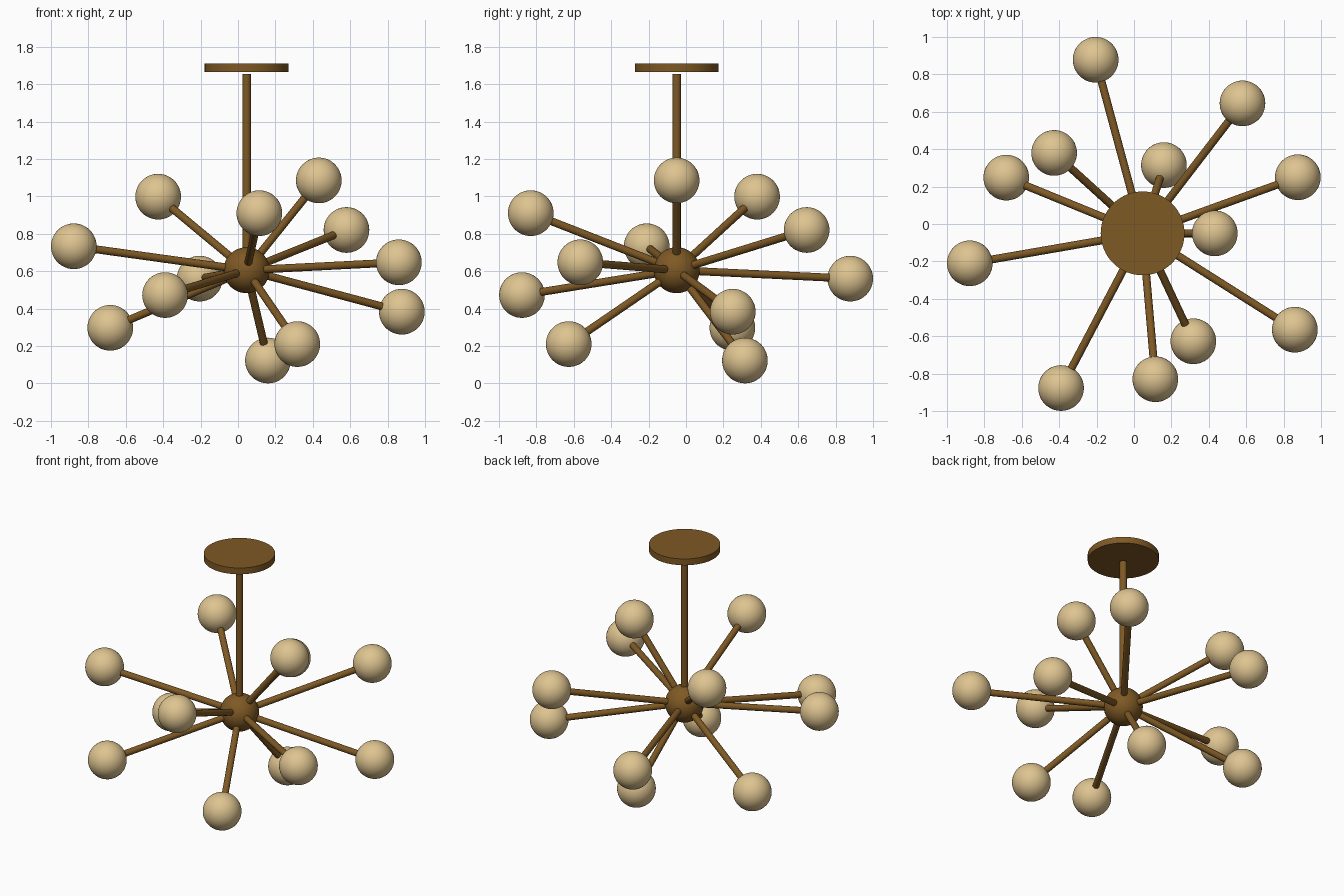
import bpy
from math import radians
from mathutils import Vector

cube = bpy.data.objects.get("Cube")
if cube:
    bpy.data.objects.remove(cube, do_unlink=True)


def make_material(name, rgb):
    mat = bpy.data.materials.new(name)
    mat.use_nodes = True
    mat.diffuse_color = (*rgb, 1)
    mat.node_tree.nodes["Principled BSDF"].inputs["Base Color"].default_value = (*rgb, 1)
    return mat


bronze = make_material("aged bronze", (0.21, 0.10, 0.018))
cream = make_material("warm cream glass", (0.73, 0.55, 0.28))


def finish(name, mat):
    obj = bpy.context.object
    obj.name = name
    obj.data.materials.append(mat)
    bpy.ops.object.shade_smooth_by_angle(angle=radians(40))
    return obj


def ball(name, centre, radius, mat):
    bpy.ops.mesh.primitive_uv_sphere_add(segments=48, ring_count=24, radius=radius, location=centre)
    return finish(name, mat)


def rod(name, start, end, radius, mat, sides=24):
    start, end = Vector(start), Vector(end)
    axis = end - start
    bpy.ops.mesh.primitive_cylinder_add(vertices=sides, radius=radius, depth=axis.length,
                                        location=(start + end) / 2)
    bpy.context.object.rotation_euler = axis.to_track_quat('Z', 'Y').to_euler()
    return finish(name, mat)


HUB = Vector((0.046, -0.05, 0.605))
GLOBE_RADIUS = 0.122

# Ceiling plate, hanging stem and central hub
rod("ceiling_plate", (HUB.x, HUB.y, 1.666), (HUB.x, HUB.y, 1.71), 0.224, bronze, 64)
rod("stem", HUB, (HUB.x, HUB.y, 1.654), 0.023, bronze)
ball("hub", HUB, 0.123, bronze)

# Globe centres, each joined to the hub by a straight arm
globes = [
    (-0.205, 0.878, 0.56), (0.58, 0.645, 0.82), (0.876, 0.25, 0.383),
    (0.432, -0.05, 1.085), (0.16, 0.315, 0.122), (-0.427, 0.38, 0.998),
    (-0.683, 0.248, 0.297), (-0.878, -0.21, 0.733), (-0.39, -0.877, 0.472),
    (0.114, -0.83, 0.91), (0.317, -0.627, 0.21), (0.86, -0.565, 0.647),
]
for i, centre in enumerate(globes, 1):
    rod(f"arm_{i}", HUB, centre, 0.021, bronze)
    ball(f"globe_{i}", centre, GLOBE_RADIUS, cream)
